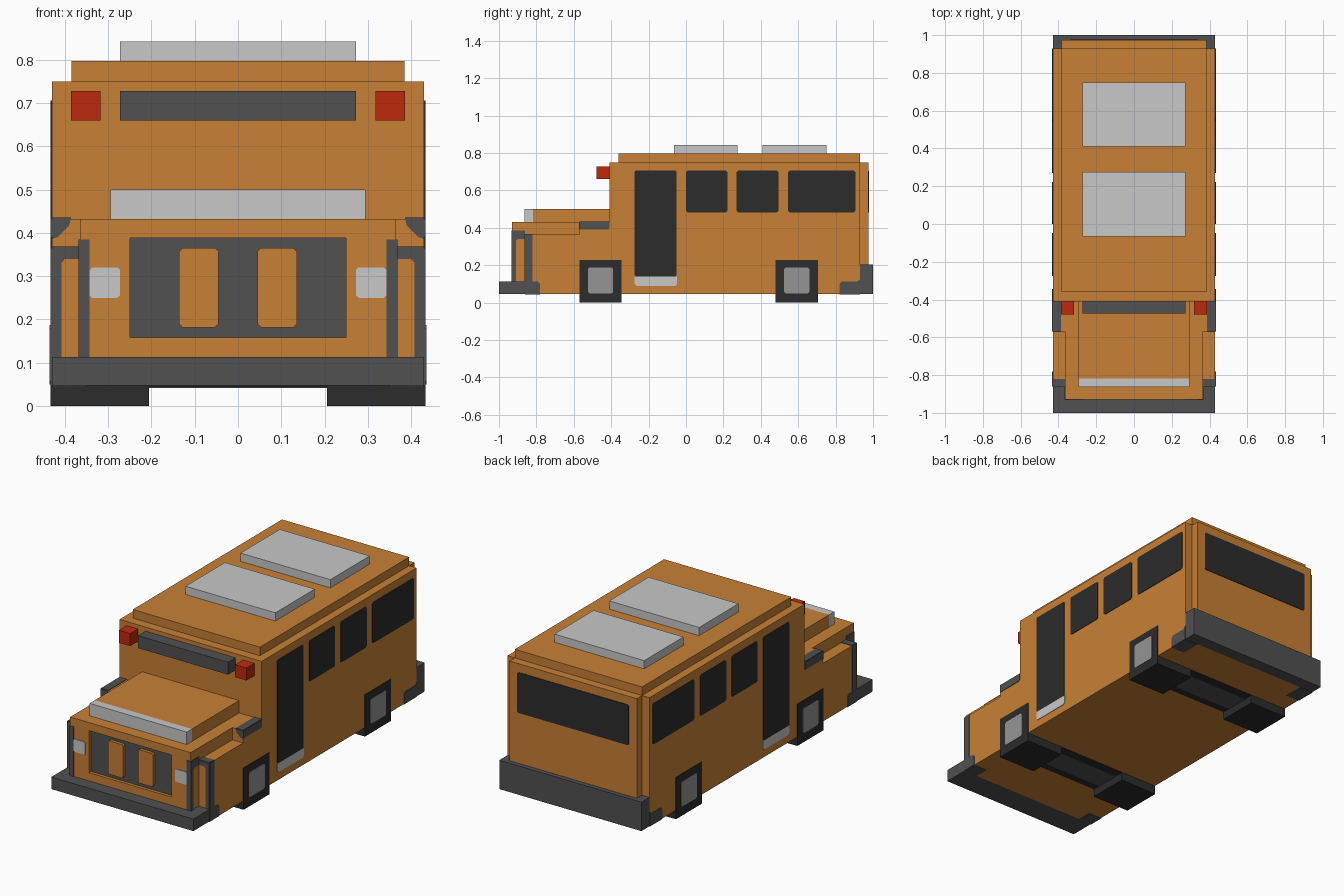
import bpy, bmesh

if "Cube" in bpy.data.objects:
    bpy.data.objects.remove(bpy.data.objects["Cube"])


def material(name, r, g, b):
    m = bpy.data.materials.new(name)
    m.diffuse_color = (r, g, b, 1)
    m.use_nodes = True
    m.node_tree.nodes["Principled BSDF"].inputs["Base Color"].default_value = m.diffuse_color
    return m


ORANGE = material("orange paint", 0.578, 0.216, 0.036)
LIGHT = material("light grey", 0.578, 0.578, 0.578)
MID = material("hub grey", 0.30, 0.30, 0.30)
DARK = material("dark grey trim", 0.082, 0.082, 0.082)
BLACK = material("black", 0.025, 0.025, 0.025)
RED = material("red lamp", 0.515, 0.023, 0.004)


def prism(name, axis, pts, lo, hi, mat):
    """Extrude a 2D outline along an axis; pts use the other two axes in x,y,z order."""
    bm = bmesh.new()
    rings = []
    for d in (lo, hi):
        ring = []
        for p in pts:
            co = list(p)
            co.insert("xyz".index(axis), d)
            ring.append(bm.verts.new(co))
        rings.append(ring)
        bm.faces.new(ring)
    n = len(pts)
    for i in range(n):
        j = (i + 1) % n
        bm.faces.new((rings[0][i], rings[0][j], rings[1][j], rings[1][i]))
    bmesh.ops.recalc_face_normals(bm, faces=bm.faces)
    me = bpy.data.meshes.new(name)
    bm.to_mesh(me)
    bm.free()
    me.materials.append(mat)
    ob = bpy.data.objects.new(name, me)
    bpy.context.collection.objects.link(ob)
    return ob


def rect(a0, a1, b0, b1, c=0.0):
    """Rectangle outline, with cut corners when c > 0."""
    if c == 0:
        return [(a0, b0), (a1, b0), (a1, b1), (a0, b1)]
    return [(a0 + c, b0), (a1 - c, b0), (a1, b0 + c), (a1, b1 - c),
            (a1 - c, b1), (a0 + c, b1), (a0, b1 - c), (a0, b0 + c)]


def box(name, x, y, z, mat):
    return prism(name, "z", rect(*x, *y), z[0], z[1], mat)


def plate(name, axis, pts, surface, side, mat, t=0.003):
    """Thin painted detail lying on a surface, facing the given side."""
    return prism(name, axis, pts, surface - side * 0.001, surface + side * t, mat)


W, HW, Z0 = 0.43, 0.365, 0.047

# Main body, cowl and fenders from one side profile
prism("body", "x", [(-0.86, Z0), (0.93, Z0), (0.93, 0.75), (-0.41, 0.75),
                    (-0.41, 0.432), (-0.57, 0.432), (-0.57, HW), (-0.86, HW)], -W, W, ORANGE)
box("rear_panel", (-0.385, 0.385), (0.93, 0.975), (0.205, 0.75), ORANGE)
box("roof", (-0.385, 0.385), (-0.36, 0.93), (0.75, 0.797), ORANGE)
for y0, y1 in ((-0.065, 0.275), (0.41, 0.75)):
    box("roof_hatch", (-0.272, 0.272), (y0, y1), (0.797, 0.842), LIGHT)

# Hood with recessed grille
hood = prism("hood", "x", [(-0.93, 0.113), (-0.86, 0.113), (-0.86, HW), (-0.57, HW),
                           (-0.57, 0.432), (-0.93, 0.432)], -HW, HW, ORANGE)
cutter = box("grille_cutter", (-0.25, 0.25), (-1, -0.91), (0.158, 0.388), ORANGE)
cutter.hide_render = True
mod = hood.modifiers.new("grille_recess", "BOOLEAN")
mod.operation = "DIFFERENCE"
mod.solver = "EXACT"
mod.object = cutter
bpy.context.view_layer.objects.active = hood
bpy.ops.object.modifier_apply(modifier=mod.name)
bpy.data.objects.remove(cutter)
plate("grille", "y", rect(-0.25, 0.25, 0.158, 0.388), -0.91, -1, DARK)
for s in (-1, 1):
    prism("grille_bar", "y", rect(*sorted((s * 0.045, s * 0.136)), 0.182, 0.365, 0.008),
          -0.93, -0.911, ORANGE)
box("hood_top", (-0.294, 0.294), (-0.818, -0.41), (0.432, 0.50), ORANGE)
box("hood_scoop", (-0.294, 0.294), (-0.863, -0.818), (0.432, 0.50), LIGHT)

# Bumpers
box("front_bumper", (-W, W), (-1, -0.86), (Z0, 0.113), DARK)
box("rear_bumper", (-W, W), (0.93, 1), (Z0, 0.205), DARK)

# Front sign bar and rear window
box("sign_bar", (-0.272, 0.272), (-0.475, -0.41), (0.66, 0.728), DARK)
plate("rear_window", "y", rect(-0.337, 0.337, 0.482, 0.703, 0.006), 0.975, 1, BLACK)

# Everything that repeats on both sides
for s in (-1, 1):
    def xr(a, b):
        return tuple(sorted((s * a, s * b)))

    box("warning_lamp", xr(0.318, 0.386), (-0.478, -0.41), (0.66, 0.728), RED)
    plate("headlight", "y", rect(*xr(0.272, 0.343), 0.25, 0.32, 0.006), -0.93, -1, LIGHT)

    # door, step and windows
    plate("door", "x", rect(-0.275, -0.05, 0.14, 0.706, 0.006), s * W, s, BLACK)
    plate("door_step", "x", [(-0.275, 0.14), (-0.275, 0.10), (-0.265, 0.09),
                             (-0.057, 0.09), (-0.047, 0.10), (-0.047, 0.14)], s * W, s, LIGHT)
    for y0, y1 in ((0.0, 0.222), (0.27, 0.495), (0.545, 0.905)):
        plate("side_window", "x", rect(y0, y1, 0.483, 0.706, 0.008), s * W, s, BLACK)

    # wheels
    for yc in (-0.457, 0.592):
        box("wheel_base", xr(0.205, W), (yc - 0.113, yc + 0.113), (0, Z0), BLACK)
        plate("tyre", "x", rect(yc - 0.113, yc + 0.113, 0, 0.228), s * W, s, BLACK)
        plate("hub", "x", rect(yc - 0.068, yc + 0.068, 0.05, 0.187, 0.008),
              s * W, s, MID, 0.005)

    # corner lamp frames on the hood
    plate("frame_front", "y", rect(*xr(0.343, HW), 0.113, 0.385), -0.93, -1, DARK)
    plate("frame_side", "x", [(-0.93, 0.113), (-0.91, 0.113), (-0.91, 0.33), (-0.90, 0.34),
                              (-0.86, 0.34), (-0.86, 0.385), (-0.93, 0.385)], s * HW, s, DARK)

    # matching trim on the fenders
    plate("fender_front", "y", [(s * a, b) for a, b in (
        (W, 0.113), (W, HW), (HW, HW), (HW, 0.34), (0.40, 0.34), (0.408, 0.33),
        (0.408, 0.113))], -0.86, -1, DARK)
    plate("fender_top", "z", rect(*xr(HW, W), -0.86, -0.82), HW, 1, DARK)
    plate("fender_side", "x", [(-0.86, Z0), (-0.78, Z0), (-0.78, 0.10), (-0.79, 0.112),
                               (-0.82, 0.112), (-0.82, HW), (-0.86, HW)], s * W, s, DARK)

    # cowl edge trim
    plate("cowl_front", "y", [(s * 0.386, 0.432), (s * W, 0.432), (s * W, 0.386),
                              (s * 0.417, 0.39), (s * 0.39, 0.417)], -0.57, -1, DARK)
    plate("cowl_top", "z", rect(*xr(0.386, W), -0.57, -0.41), 0.432, 1, DARK)
    plate("cowl_side", "x", [(-0.57, 0.39), (-0.415, 0.39), (-0.41, 0.40), (-0.41, 0.432),
                             (-0.57, 0.432)], s * W, s, DARK)

    # bumper returns on the sides and underneath
    plate("rear_return", "x", [(0.93, Z0), (0.82, Z0), (0.82, 0.10), (0.832, 0.112),
                               (0.915, 0.112), (0.93, 0.125)], s * W, s, DARK)
    plate("front_under", "z", rect(*xr(0.35, W), -0.86, -0.78), Z0, -1, DARK)
    plate("rear_under", "z", rect(*xr(0.35, W), 0.82, 0.93), Z0, -1, DARK)

# Axles seen from below
for yc in (-0.457, 0.592):
    plate("axle_edge", "z", rect(-0.205, 0.205, yc - 0.113, yc + 0.113), Z0, -1, BLACK)
    plate("axle", "z", rect(-0.205, 0.205, yc - 0.068, yc + 0.068), Z0, -1, DARK, 0.005)
